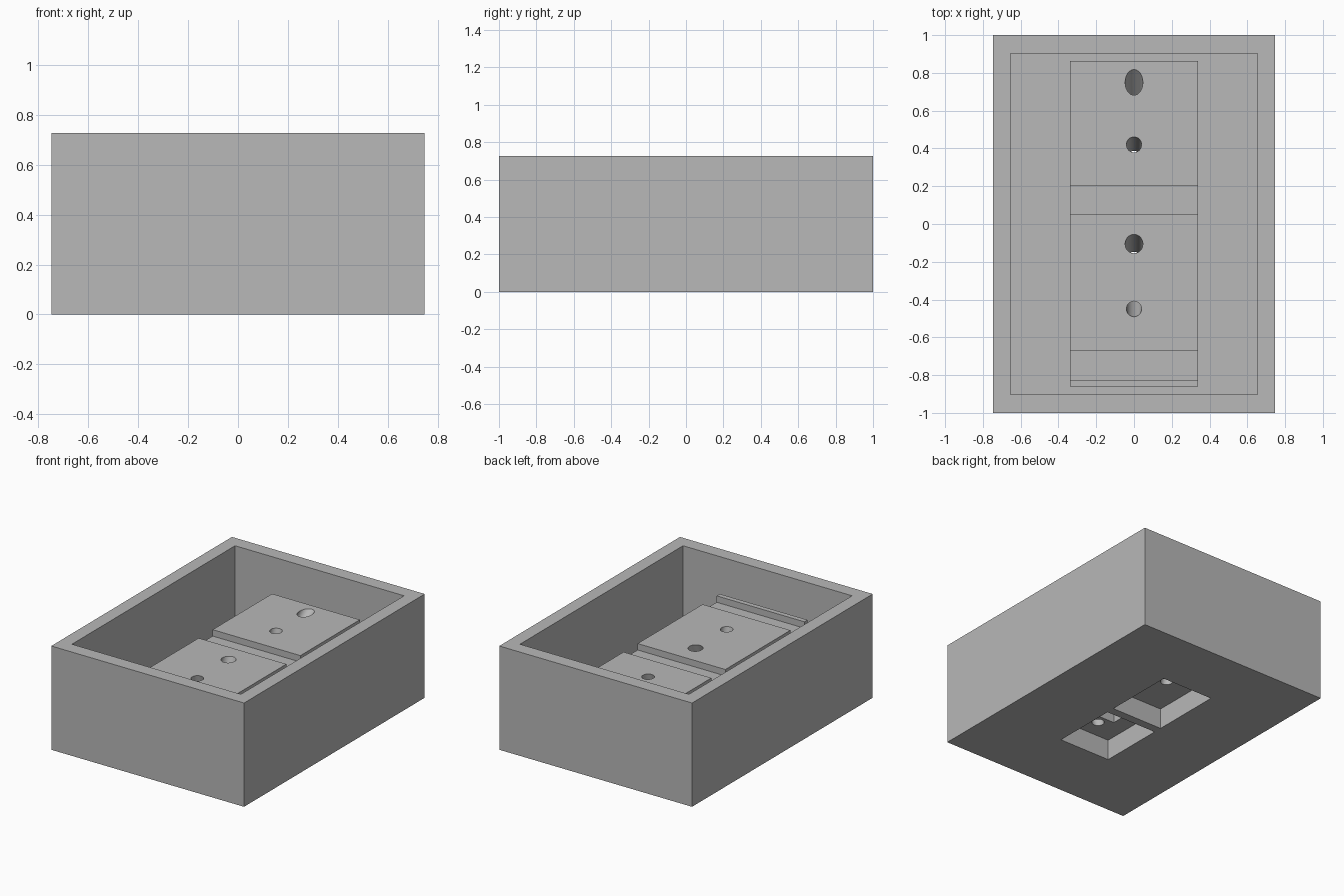
import bpy
import bmesh
from mathutils import Vector

if "Cube" in bpy.data.objects:
    bpy.data.objects.remove(bpy.data.objects["Cube"], do_unlink=True)

TOP = 0.727      # rim height
FLOOR = 0.1      # tray floor
CORE = 0.49      # top of the central block
GROOVE = 0.445   # bottom of the cross grooves
POCKET = 0.145   # depth of the underside pockets

grey = bpy.data.materials.new("plain_grey")
grey.use_nodes = True
colour = (0.48, 0.48, 0.48, 1)
grey.diffuse_color = colour
grey.node_tree.nodes["Principled BSDF"].inputs["Base Color"].default_value = colour


def add_object(name, bm):
    bmesh.ops.recalc_face_normals(bm, faces=bm.faces)
    mesh = bpy.data.meshes.new(name)
    bm.to_mesh(mesh)
    bm.free()
    mesh.materials.append(grey)
    obj = bpy.data.objects.new(name, mesh)
    bpy.context.collection.objects.link(obj)
    return obj


def box(name, half_x, y0, y1, z0, z1):
    bm = bmesh.new()
    bmesh.ops.create_cube(bm, size=1)
    for v in bm.verts:
        v.co = (v.co.x * 2 * half_x,
                y0 + (v.co.y + 0.5) * (y1 - y0),
                z0 + (v.co.z + 0.5) * (z1 - z0))
    return add_object(name, bm)


def slanted_pin(name, radius, y_top, y_low):
    """Cylinder crossing the block top at y_top and the pocket ceiling at y_low."""
    slope = (y_top - y_low) / (CORE - POCKET)
    ends = [Vector((0, y_top + slope * (z - CORE), z)) for z in (0.08, 0.58)]
    axis = ends[1] - ends[0]
    bm = bmesh.new()
    bmesh.ops.create_cone(bm, cap_ends=True, segments=32, radius1=radius,
                          radius2=radius, depth=axis.length)
    turn = Vector((0, 0, 1)).rotation_difference(axis).to_matrix()
    bmesh.ops.rotate(bm, cent=(0, 0, 0), matrix=turn, verts=bm.verts)
    bmesh.ops.translate(bm, vec=(ends[0] + ends[1]) / 2, verts=bm.verts)
    return add_object(name, bm)


def combine(target, tool, operation):
    mod = target.modifiers.new(tool.name, "BOOLEAN")
    mod.object = tool
    mod.operation = operation
    mod.solver = "EXACT"
    bpy.ops.object.select_all(action="DESELECT")
    bpy.context.view_layer.objects.active = target
    target.select_set(True)
    bpy.ops.object.modifier_apply(modifier=mod.name)
    bpy.data.objects.remove(tool, do_unlink=True)


# Open tray
tray = box("mould_tray", 0.747, -1, 1, 0, TOP)
combine(tray, box("cavity", 0.655, -0.903, 0.903, FLOOR, TOP + 0.1), "DIFFERENCE")

# Central block with two cross grooves
block = box("central_block", 0.34, -0.86, 0.863, FLOOR / 2, CORE)
for y0, y1 in ((-0.825, -0.67), (0.05, 0.205)):
    combine(block, box("groove", 0.5, y0, y1, GROOVE, CORE + 0.1), "DIFFERENCE")
combine(tray, block, "UNION")

# Underside pockets, the front one with a smaller recess in its ceiling
for y0, y1 in ((-0.5, -0.03), (0.03, 0.54)):
    combine(tray, box("pocket", 0.2, y0, y1, -0.1, POCKET), "DIFFERENCE")
combine(tray, box("recess", 0.08, -0.3, -0.14, 0.1, POCKET + 0.1), "DIFFERENCE")

# Slanted holes from the block top into the pockets
for radius, y_top, y_low in ((0.047, 0.75, 0.39), (0.04, 0.42, 0.33),
                             (0.047, -0.105, -0.235), (0.04, -0.45, -0.364)):
    combine(tray, slanted_pin("hole", radius, y_top, y_low), "DIFFERENCE")

bpy.ops.object.select_all(action="DESELECT")
tray.select_set(True)
bpy.context.view_layer.objects.active = tray
bpy.ops.object.shade_smooth_by_angle()
